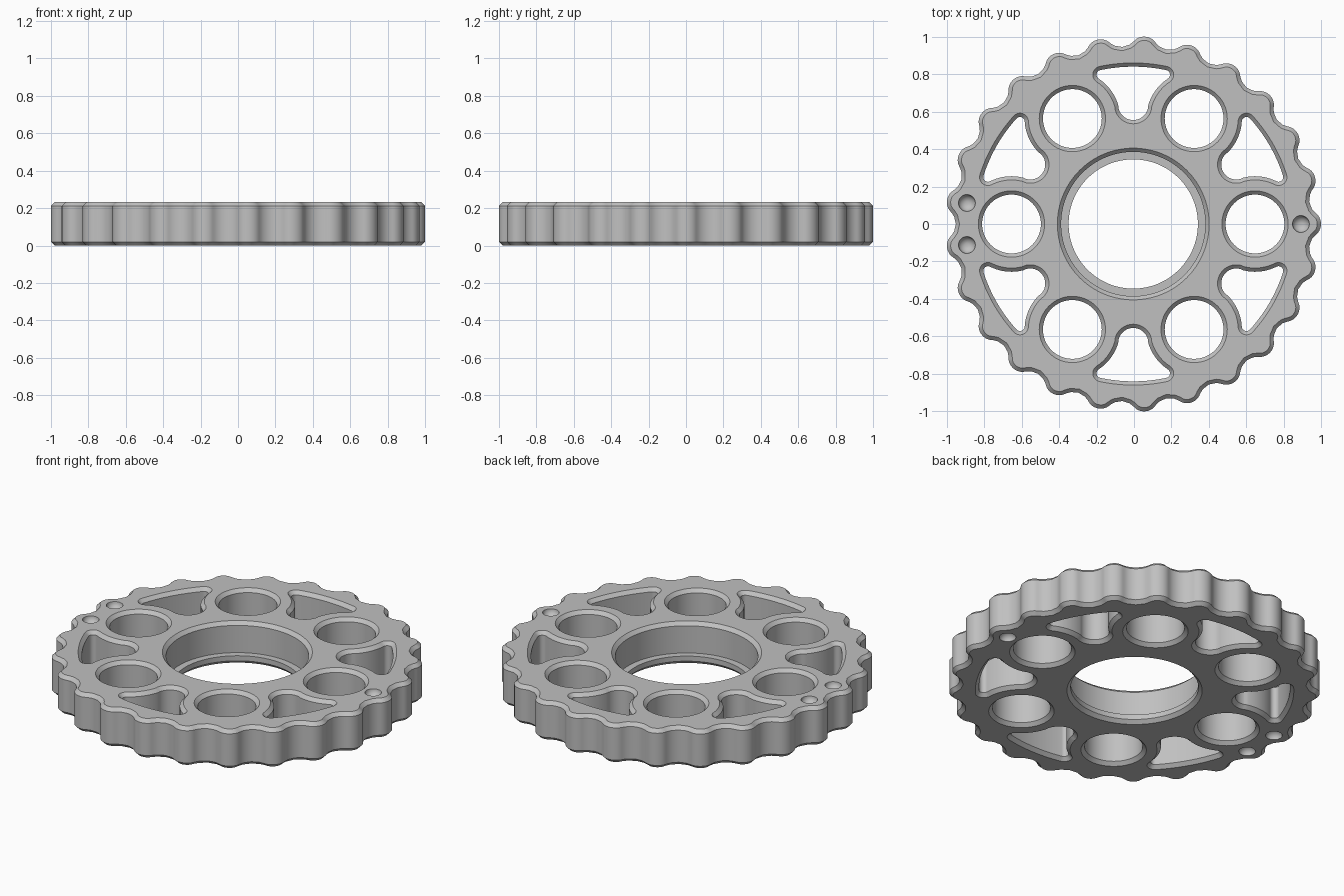
import bpy, bmesh
from math import sin, cos, pi, atan2, acos, radians, hypot

cube = bpy.data.objects.get("Cube")
if cube:
    bpy.data.objects.remove(cube, do_unlink=True)

H, C = 0.232, 0.02            # disc thickness, chamfer size
CX = -0.004                   # centring shift of the odd-lobed disc
LOBES, ECC, ROLLER = 25, 0.0275, 0.08
HOLE_R, HOLE_PITCH = 0.157, 0.65


def circle(r, cx=0, cy=0, n=64):
    return [(cx + r * cos(2 * pi * i / n), cy + r * sin(2 * pi * i / n)) for i in range(n)]


def arc(cx, cy, r, a0, a1, n):
    return [(cx + r * cos(a0 + (a1 - a0) * i / n), cy + r * sin(a0 + (a1 - a0) * i / n))
            for i in range(n + 1)]


def turned(pts, a):
    return [(x * cos(a) - y * sin(a), x * sin(a) + y * cos(a)) for x, y in pts]


def cycloid(inset, steps=24):
    """Wavy rim: path of rollers around the disc, peak on the x axis."""
    n = LOBES + 1
    pitch = 1.002 + ROLLER - ECC
    pts = []
    for i in range(LOBES * steps):
        t = 2 * pi * i / (LOBES * steps)
        psi = atan2(-sin(LOBES * t), pitch / (ECC * n) - cos(LOBES * t))
        rr = ROLLER + inset
        pts.append((pitch * cos(t) - rr * cos(t + psi) - ECC * cos(n * t),
                    pitch * sin(t) - rr * sin(t + psi) - ECC * sin(n * t)))
    return turned(pts, pi / LOBES)


def window(inset):
    """Rounded window between two round holes, pointing along +y."""
    side, nose, corner, outer = 0.235, 0.1, 0.045, 0.86
    hx, hy = HOLE_PITCH * cos(pi / 3), HOLE_PITCH * sin(pi / 3)
    ny = 0.635
    d, s = outer - corner, side + corner
    a = pi / 3 + acos((HOLE_PITCH ** 2 + d * d - s * s) / (2 * HOLE_PITCH * d))
    kx, ky = d * cos(a), d * sin(a)
    to_nose = atan2(ny - hy, -hx)
    to_corner = atan2(ky - hy, kx - hx)
    half = arc(0, ny, nose - inset, -pi / 2, to_nose - pi, 14)
    half += arc(hx, hy, side + inset, to_nose, to_corner, 18)[1:]
    half += arc(kx, ky, corner - inset, to_corner - pi, a, 14)[1:]
    half += arc(0, 0, outer - inset, a, pi / 2, 10)[1:]
    return half + [(-x, y) for x, y in reversed(half[1:-1])]


bm = bmesh.new()
bottom_edges, top_edges = [], []


def ring(pts, z):
    vs = [bm.verts.new((x + CX, y, z)) for x, y in pts]
    es = [bm.edges.new((vs[i], vs[(i + 1) % len(vs)])) for i in range(len(vs))]
    return vs, es


def wall(levels):
    """Join stacked outlines; returns the first and last rings."""
    rings = [ring(p, z) for p, z in levels]
    for (a, _), (b, _) in zip(rings, rings[1:]):
        n = len(a)
        for i in range(n):
            j = (i + 1) % n
            bm.faces.new((a[i], a[j], b[j], b[i]))
    return rings[0], rings[-1]


def through(levels):
    low, high = wall(levels)
    bottom_edges.extend(low[1])
    top_edges.extend(high[1])


def chamfered(shape, wide, narrow):
    through([(shape(wide), 0), (shape(narrow), C), (shape(narrow), H - C), (shape(wide), H)])


# Wavy rim
chamfered(cycloid, C, 0)

# Stepped centre bore with a lip at the bottom
through([(circle(r, n=128), z) for r, z in
         ((0.365, 0), (0.345, C), (0.345, 0.05), (0.385, 0.05), (0.385, H - C), (0.405, H))])

# Six round holes and six windows
for k in range(6):
    a = k * pi / 3
    chamfered(lambda r: circle(r, HOLE_PITCH * cos(a), HOLE_PITCH * sin(a)),
              HOLE_R + C, HOLE_R)
    chamfered(lambda d: turned(window(d), a), 0, C)

# Round marker dimples on both faces
for deg in (0, 180 - 180 / LOBES, 180 + 180 / LOBES):
    px, py = 0.895 * cos(radians(deg)), 0.895 * sin(radians(deg))
    for face_z, sign, edges in ((0, 1, bottom_edges), (H, -1, top_edges)):
        levels = []
        for i in range(7):
            t = i / 7 * pi / 2
            levels.append((circle(0.045 * cos(t), px, py, 32), face_z + sign * 0.04 * sin(t)))
        first, last = wall(levels)
        edges.extend(first[1])
        bm.faces.new(last[0])

# Flat faces
for edges in (bottom_edges, top_edges):
    bmesh.ops.triangle_fill(bm, use_beauty=True, use_dissolve=False, edges=edges)
bmesh.ops.recalc_face_normals(bm, faces=bm.faces[:])

mesh = bpy.data.meshes.new("cycloidal_disc")
bm.to_mesh(mesh)
bm.free()
disc = bpy.data.objects.new("cycloidal_disc", mesh)
bpy.context.collection.objects.link(disc)

# Plain grey metal
grey = bpy.data.materials.new("light_grey")
grey.use_nodes = True
colour = (0.53, 0.53, 0.53, 1)
grey.diffuse_color = colour
grey.node_tree.nodes["Principled BSDF"].inputs["Base Color"].default_value = colour
mesh.materials.append(grey)

bpy.ops.object.select_all(action="DESELECT")
disc.select_set(True)
bpy.context.view_layer.objects.active = disc
bpy.ops.object.shade_smooth_by_angle(angle=radians(30))
